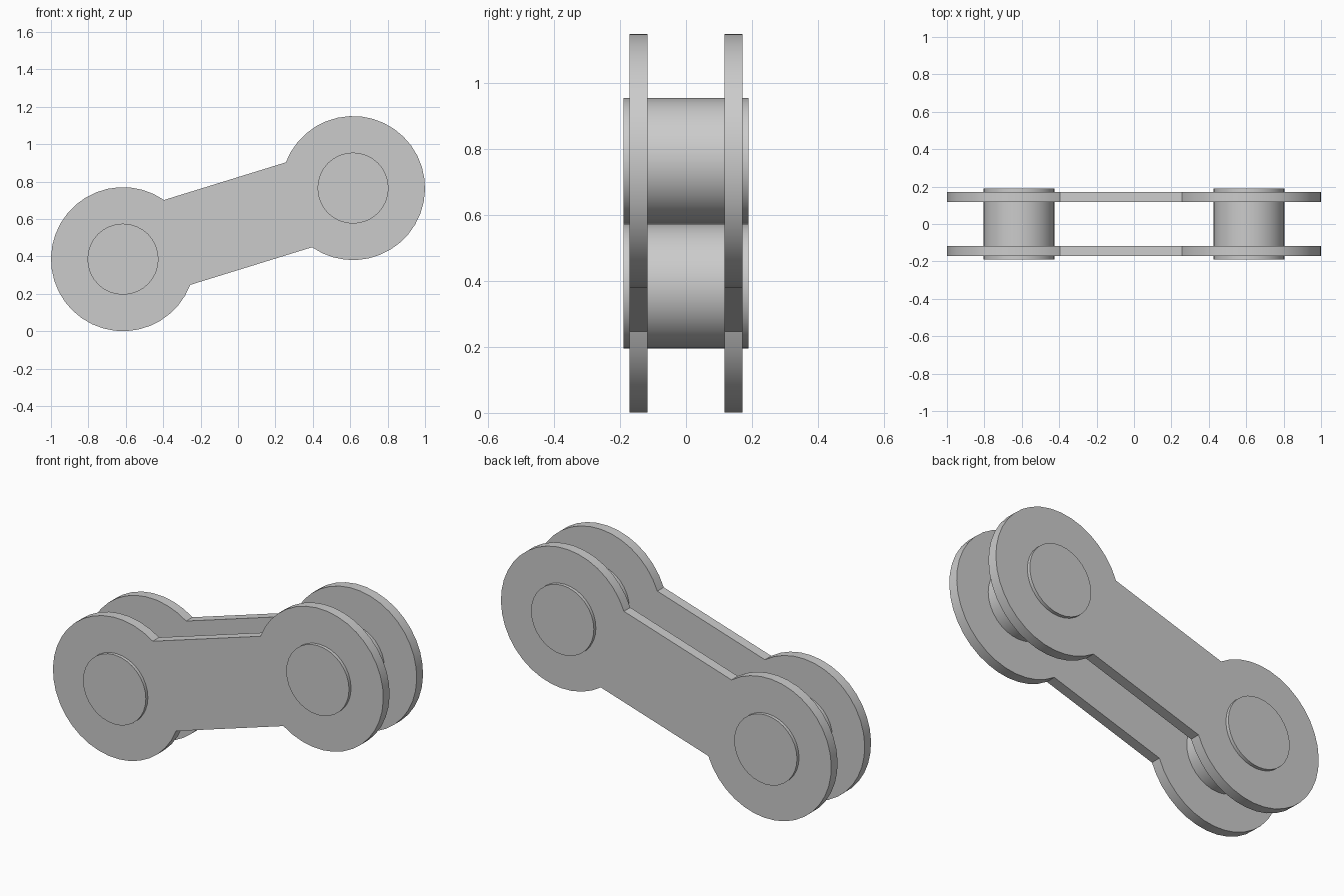
import bpy, bmesh
from math import asin, atan2, cos, sin, pi, radians
from mathutils import Vector

cube = bpy.data.objects.get("Cube")
if cube:
    bpy.data.objects.remove(cube, do_unlink=True)

LOW = Vector((-0.615, 0, 0.385))
HIGH = Vector((0.615, 0, 0.765))
EYE_RADIUS, PIN_RADIUS, WEB_HALF = 0.385, 0.19, 0.2375

steel = bpy.data.materials.new("light_grey_steel")
steel.use_nodes = True
grey = (0.6, 0.6, 0.6, 1)
steel.diffuse_color = grey
steel.node_tree.nodes["Principled BSDF"].inputs["Base Color"].default_value = grey


def arc(center, start, end, radius, steps):
    angles = [start + (end - start) * i / steps for i in range(steps + 1)]
    return [center + Vector((cos(a), 0, sin(a))) * radius for a in angles]


def extrude_outline(name, outline, y0, y1):
    """Solid made by sweeping an outline in the xz plane along y."""
    bm = bmesh.new()
    face = bm.faces.new([bm.verts.new((p.x, y0, p.z)) for p in outline])
    swept = bmesh.ops.extrude_face_region(bm, geom=[face])["geom"]
    verts = [g for g in swept if isinstance(g, bmesh.types.BMVert)]
    bmesh.ops.translate(bm, verts=verts, vec=(0, y1 - y0, 0))
    bmesh.ops.recalc_face_normals(bm, faces=bm.faces)
    mesh = bpy.data.meshes.new(name)
    bm.to_mesh(mesh)
    bm.free()
    mesh.materials.append(steel)
    obj = bpy.data.objects.new(name, mesh)
    bpy.context.collection.objects.link(obj)
    bpy.ops.object.select_all(action="DESELECT")
    obj.select_set(True)
    bpy.context.view_layer.objects.active = obj
    bpy.ops.object.shade_smooth_by_angle(angle=radians(30))
    return obj


# Link plates: two round eyes joined by a straight web
axis = HIGH - LOW
tilt = atan2(axis.z, axis.x)
gap = asin(WEB_HALF / EYE_RADIUS)
outline = arc(LOW, tilt + gap, tilt + 2 * pi - gap, EYE_RADIUS, 30)
outline += arc(HIGH, tilt - pi + gap, tilt + pi - gap, EYE_RADIUS, 30)
extrude_outline("front_link_plate", outline, -0.172, -0.117)
extrude_outline("back_link_plate", outline, 0.117, 0.172)

# Pins through both plates
for name, center in (("lower_pin", LOW), ("upper_pin", HIGH)):
    circle = arc(center, 0, 2 * pi, PIN_RADIUS, 32)[:-1]
    extrude_outline(name, circle, -0.19, 0.19)
